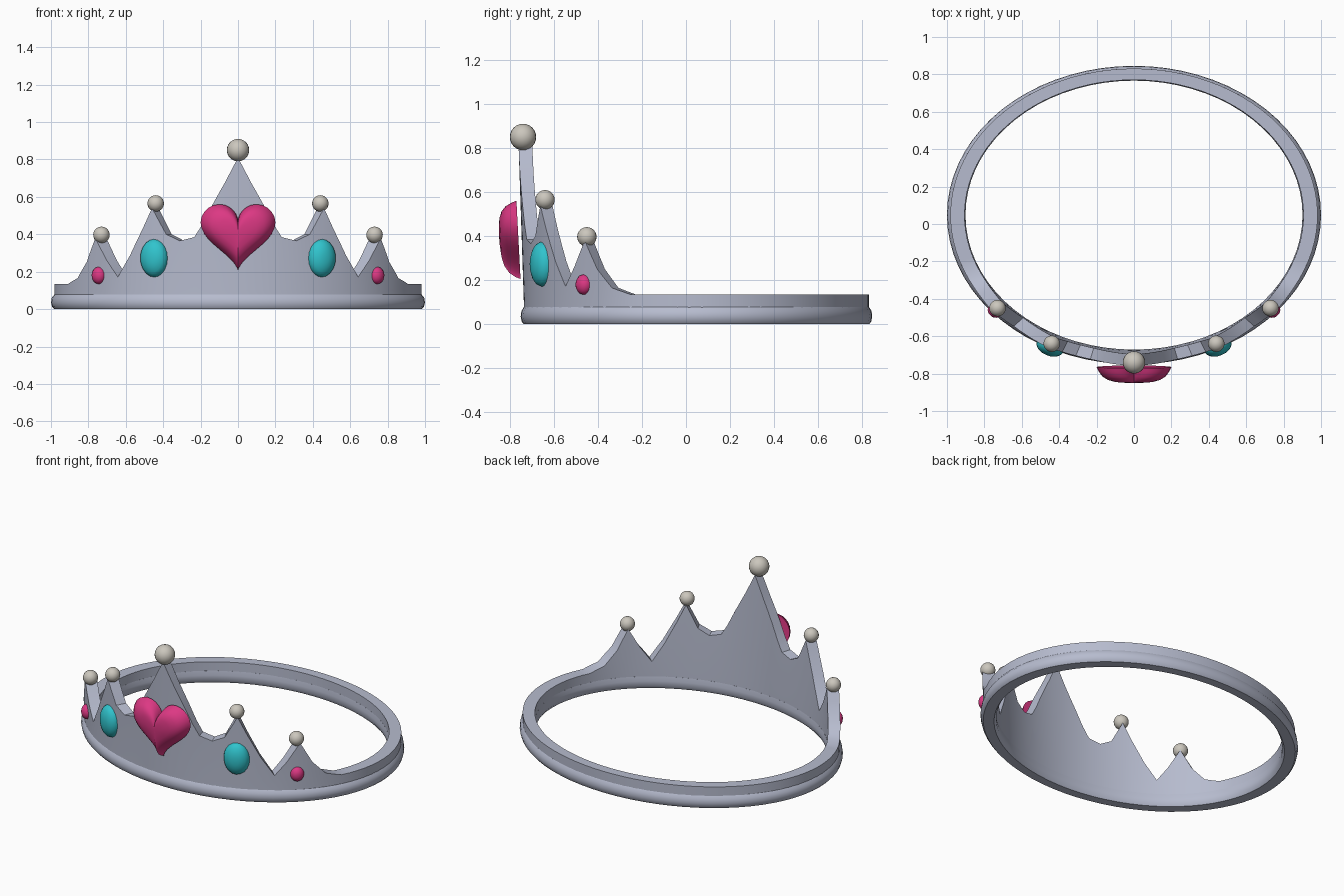
import bpy, bmesh, math
from mathutils import Vector, Matrix

if "Cube" in bpy.data.objects:
    bpy.data.objects.remove(bpy.data.objects["Cube"])

CY, RATIO = 0.0475, 0.798          # ring centre in y, depth/width ratio
OUT, INN = 0.982, 0.906            # band outer and inner radius


def mat(name, rgb):
    m = bpy.data.materials.new(name)
    m.diffuse_color = (*rgb, 1)
    m.use_nodes = True
    m.node_tree.nodes["Principled BSDF"].inputs["Base Color"].default_value = m.diffuse_color
    return m


SILVER = mat("silver", (0.47, 0.50, 0.62))
PINK = mat("pink", (0.72, 0.04, 0.23))
TURQUOISE = mat("turquoise", (0.03, 0.55, 0.61))
PEARL = mat("pearl", (0.60, 0.57, 0.51))


def finish(name, bm, material, angle=35):
    bmesh.ops.recalc_face_normals(bm, faces=bm.faces)
    me = bpy.data.meshes.new(name)
    bm.to_mesh(me)
    bm.free()
    me.materials.append(material)
    ob = bpy.data.objects.new(name, me)
    bpy.context.collection.objects.link(ob)
    bpy.ops.object.select_all(action='DESELECT')
    ob.select_set(True)
    bpy.context.view_layer.objects.active = ob
    bpy.ops.object.shade_smooth_by_angle(angle=math.radians(angle))
    return ob


def ring_point(t, r, z):
    """Point on the oval; t = 0 is the front, higher points flare outward."""
    r *= 1 + 0.045 * max(0, z - 0.135)
    return Vector((r * math.sin(t), CY - RATIO * r * math.cos(t), z))


def sweep(sections):
    """Closed loop of closed cross-sections."""
    bm = bmesh.new()
    rows = [[bm.verts.new(p) for p in s] for s in sections]
    n = len(rows[0])
    for i, a in enumerate(rows):
        b = rows[(i + 1) % len(rows)]
        for j in range(n):
            k = (j + 1) % n
            bm.faces.new((a[j], b[j], b[k], a[k]))
    return bm


# Band with peaks: skyline as (x, height) from the centre to the side
skyline = [(0, 0.81), (0.065, 0.68), (0.135, 0.55), (0.185, 0.45), (0.225, 0.385),
           (0.30, 0.365), (0.37, 0.40), (0.44, 0.54), (0.49, 0.43), (0.56, 0.285),
           (0.625, 0.172), (0.68, 0.26), (0.735, 0.38), (0.785, 0.25),
           (0.835, 0.165), (0.885, 0.135)]
half = []
for (x0, z0), (x1, z1) in zip(skyline, skyline[1:]):
    t0, t1 = math.asin(x0 / 0.957), math.asin(x1 / 0.957)
    half += [(t0, z0), ((t0 + t1) / 2, (z0 + z1) / 2)]
start = math.asin(skyline[-1][0] / 0.957)
half += [(start + (math.pi - start) * i / 28, 0.135) for i in range(29)]
loop = half + [(-t, z) for t, z in half[-2:0:-1]]
finish("crown_band", sweep([[ring_point(t, OUT, 0.03), ring_point(t, OUT, 0.10),
                             ring_point(t, OUT, z), ring_point(t, INN, z),
                             ring_point(t, INN, 0.10), ring_point(t, INN, 0.03)]
                            for t, z in loop]), SILVER)

# Rounded rim at the bottom
rim = [(0.915, 0), (0.983, 0), (0.994, 0.012), (1.0, 0.035), (0.996, 0.06), (0.982, 0.078),
       (0.906, 0.078), (0.901, 0.05), (0.901, 0.02)]
finish("bottom_rim", sweep([[ring_point(math.tau * i / 72, r, z) for r, z in rim]
                            for i in range(72)]), SILVER, 40)


# Pearls on the tips
def pearl(name, x, y, z, r):
    bm = bmesh.new()
    bmesh.ops.create_uvsphere(bm, u_segments=20, v_segments=12, radius=r)
    bmesh.ops.translate(bm, verts=bm.verts, vec=(x, y, z))
    finish(name, bm, PEARL, 60)


def dome(outline, profile):
    """Flat-backed cabochon facing -y: outline scaled inward along (scale, depth)."""
    bm = bmesh.new()
    rows = [[bm.verts.new((x * s, -d, z * s)) for x, z in outline] for s, d in profile]
    n = len(outline)
    for a, b in zip(rows, rows[1:]):
        for j in range(n):
            k = (j + 1) % n
            bm.faces.new((a[j], a[k], b[k], b[j]))
    tip = bm.verts.new((0, -profile[-1][1] * 1.02, 0))
    for j in range(n):
        bm.faces.new((rows[-1][j], rows[-1][(j + 1) % n], tip))
    bm.faces.new(rows[0])
    return bm


# Oval gems set square to the band
def gem(name, x, z, w, h, depth, material):
    t = math.asin(x / 0.99)
    outline = [(w * math.cos(math.tau * i / 20), h * math.sin(math.tau * i / 20))
               for i in range(20)]
    steps = [math.radians(a) for a in (0, 20, 40, 60, 75)]
    bm = dome(outline, [(1, -0.02)] + [(math.cos(a), depth * math.sin(a)) for a in steps])
    yaw = math.atan2(math.sin(t) * RATIO, math.cos(t))
    bm.transform(Matrix.Translation(ring_point(t, OUT, z)) @ Matrix.Rotation(yaw, 4, 'Z'))
    finish(name, bm, material, 50)


pearl("centre_pearl", 0, -0.74, 0.85, 0.06)
for side, s in (("right", 1), ("left", -1)):
    pearl("middle_pearl_" + side, s * 0.44, -0.64, 0.565, 0.044)
    pearl("outer_pearl_" + side, s * 0.73, -0.45, 0.397, 0.044)
    gem("oval_gem_" + side, s * 0.45, 0.273, 0.077, 0.102, 0.05, TURQUOISE)
    gem("small_gem_" + side, s * 0.75, 0.18, 0.04, 0.046, 0.033, PINK)

# Heart gem, leaning forward with the band
heart = []
for i in range(48):
    a = math.tau * i / 48
    heart.append((0.0125 * 16 * math.sin(a) ** 3,
                  0.0123 * (13 * math.cos(a) - 5 * math.cos(2 * a)
                            - 2 * math.cos(3 * a) - math.cos(4 * a))))
bm = dome(heart, [(1, 0), (0.95, 0.022), (0.85, 0.05), (0.7, 0.07), (0.5, 0.081), (0.25, 0.086)])
bm.transform(Matrix.Translation((0, -0.762, 0.414)) @ Matrix.Rotation(math.radians(3), 4, 'X'))
finish("heart_gem", bm, PINK, 40)
